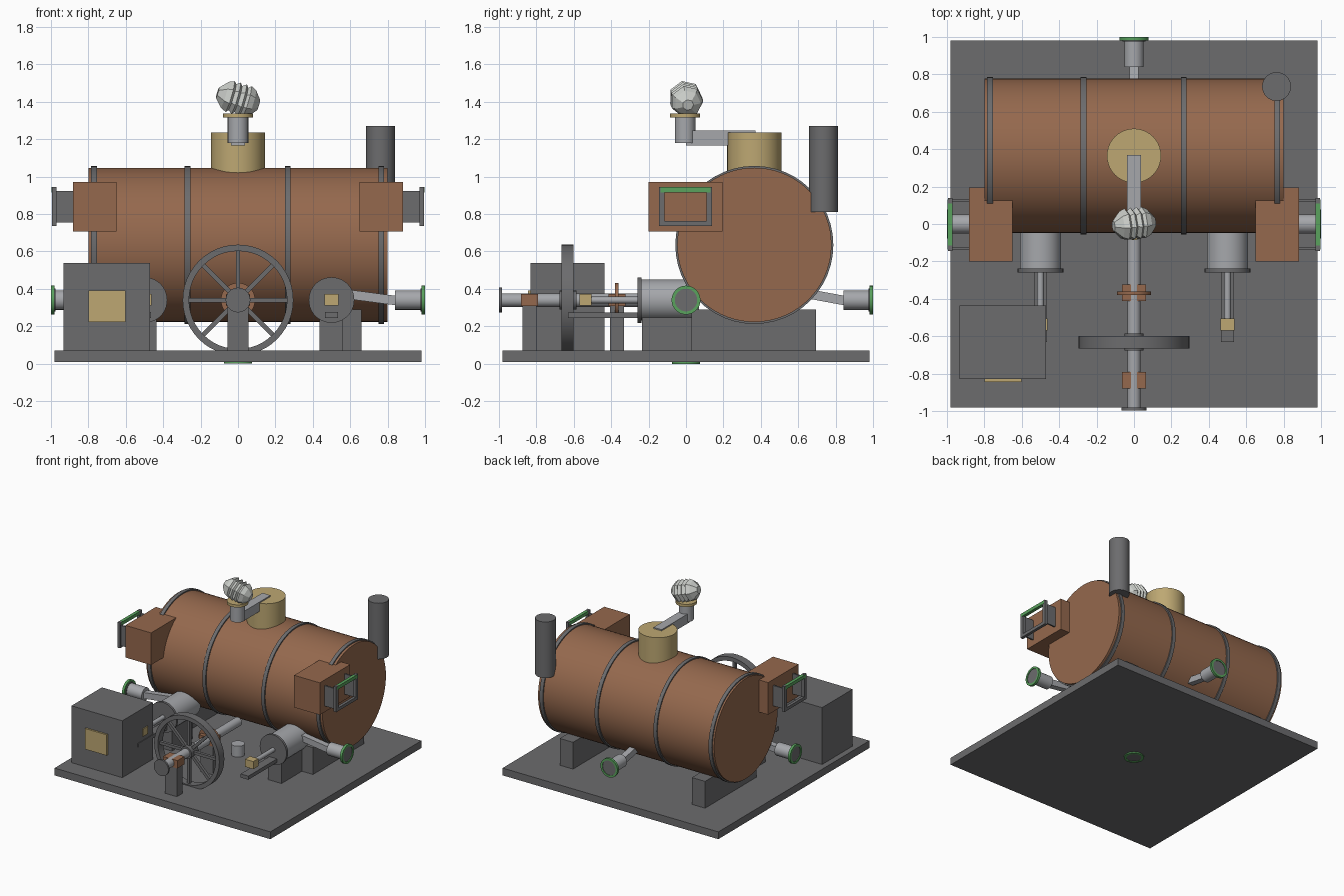
import bpy
import math
from mathutils import Vector

cube = bpy.data.objects.get("Cube")
if cube:
    bpy.data.objects.remove(cube, do_unlink=True)


def material(name, rgb):
    m = bpy.data.materials.new(name)
    m.use_nodes = True
    m.diffuse_color = (*rgb, 1)
    m.node_tree.nodes["Principled BSDF"].inputs["Base Color"].default_value = (*rgb, 1)
    return m


IRON = material("dark iron", (0.15, 0.15, 0.155))
STEEL = material("light steel", (0.38, 0.39, 0.41))
COPPER = material("copper", (0.30, 0.14, 0.075))
BRASS = material("brass", (0.51, 0.39, 0.17))
GREEN = material("green", (0.10, 0.36, 0.11))
WHITE = material("pale metal", (0.60, 0.62, 0.59))
AXES = {"x": Vector((1, 0, 0)), "y": Vector((0, 1, 0)), "z": Vector((0, 0, 1))}


def finish(name, mat, smooth=False):
    ob = bpy.context.object
    ob.name = name
    ob.data.materials.append(mat)
    if smooth:
        bpy.ops.object.shade_smooth_by_angle(angle=math.radians(35))
    return ob


def box(name, mat, x, y, z):
    """Box between (low, high) pairs on each axis."""
    bpy.ops.mesh.primitive_cube_add(size=1, location=[sum(p) / 2 for p in (x, y, z)])
    ob = finish(name, mat)
    ob.scale = [p[1] - p[0] for p in (x, y, z)]
    return ob


def beam(name, mat, a, b, width, height):
    """Rectangular bar running between two points."""
    a, b = Vector(a), Vector(b)
    bpy.ops.mesh.primitive_cube_add(size=1, location=(a + b) / 2)
    ob = finish(name, mat)
    ob.scale = (width, height, (b - a).length)
    ob.rotation_euler = (b - a).to_track_quat("Z", "Y").to_euler()
    return ob


def turned(name, mat, axis, origin, profile, sides=40, closed=False, smooth=True):
    """Revolve (distance along axis, radius) points around an axis."""
    verts, faces, n = [], [], len(profile)
    for s in range(sides):
        t = math.tau * s / sides
        verts += [(r * math.cos(t), r * math.sin(t), h) for h, r in profile]
    for s in range(sides):
        a, b = s * n, (s + 1) % sides * n
        for i in range(n if closed else n - 1):
            j = (i + 1) % n
            faces.append((a + i, b + i, b + j, a + j))
    if not closed:
        faces.append([s * n for s in reversed(range(sides))])
        faces.append([s * n + n - 1 for s in range(sides)])
    me = bpy.data.meshes.new(name)
    me.from_pydata(verts, [], faces)
    ob = bpy.data.objects.new(name, me)
    bpy.context.collection.objects.link(ob)
    bpy.ops.object.select_all(action="DESELECT")
    ob.select_set(True)
    bpy.context.view_layer.objects.active = ob
    ob.location = origin
    ob.rotation_euler = Vector(axis).to_track_quat("Z", "Y").to_euler()
    return finish(name, mat, smooth)


def rod(name, mat, axis, origin, low, high, r, sides=40):
    return turned(name, mat, AXES[axis], origin, [(low, r), (high, r)], sides)


def ring(name, mat, axis, origin, low, high, inner, outer):
    pts = [(low, inner), (low, outer), (high, outer), (high, inner)]
    return turned(name, mat, axis, origin, pts, 48, closed=True)


# Base plate with drain pipe
box("base_plate", IRON, (-0.98, 0.98), (-0.98, 0.98), (0.01, 0.07))
rod("drain_pipe", STEEL, "z", (0, 0, 0), 0.06, 0.16, 0.05)
ring("drain_flange", GREEN, AXES["z"], (0, 0, 0), 0, 0.015, 0.055, 0.075)
rod("drain_face", IRON, "z", (0, 0, 0), 0.003, 0.015, 0.055)

# Boiler, bands, chimney and steam dome
BOILER = (0, 0.365, 0.635)
rod("boiler", COPPER, "x", BOILER, -0.8, 0.8, 0.412, 72)
for i, x in enumerate((-0.77, -0.27, 0.265, 0.765)):
    ring(f"boiler_band_{i}", IRON, AXES["x"], BOILER, x - 0.015, x + 0.015, 0.405, 0.422)
rod("chimney", IRON, "z", (0.762, 0.735, 0), 0.81, 1.27, 0.077)
rod("steam_dome", BRASS, "z", (0, 0.365, 0), 0.98, 1.235, 0.145)

# Steam outlet and faceted valve cap
box("outlet_arm", STEEL, (-0.037, 0.037), (0, 0.37), (1.167, 1.245))
rod("outlet_pipe", STEEL, "z", (0, -0.005, 0), 1.18, 1.32, 0.055)
rod("outlet_collar", BRASS, "z", (0, -0.005, 0), 1.315, 1.337, 0.08)
cap = [(-0.115, 0.03), (-0.075, 0.075), (-0.045, 0.088), (-0.033, 0.074),
       (-0.012, 0.09), (0, 0.074), (0.022, 0.09), (0.034, 0.074),
       (0.05, 0.088), (0.08, 0.072), (0.115, 0.03)]
turned("valve_cap", WHITE, (1, 0.1, -0.3), (0, 0, 1.415), cap, 7, smooth=False)

for side, s in (("left", 1), ("right", -1)):
    def sx(a, b):
        return (min(s * a, s * b), max(s * a, s * b))

    # Side intake with open frame
    box(f"{side}_intake_box", COPPER, sx(0.65, 0.883), (-0.2, 0.195), (0.706, 0.97))
    for i, y in enumerate((-0.13, 0.125)):
        box(f"{side}_duct_wall_{i}", IRON, sx(0.88, 0.975), (y - 0.006, y + 0.006), (0.755, 0.922))
        box(f"{side}_frame_post_{i}", IRON, sx(0.97, 0.994), (y - 0.015, y + 0.015), (0.737, 0.945))
    box(f"{side}_frame_bottom", IRON, sx(0.97, 0.994), (-0.145, 0.14), (0.737, 0.763))
    box(f"{side}_frame_top", GREEN, sx(0.97, 0.996), (-0.135, 0.13), (0.916, 0.943))

    # Boiler saddle and engine cylinder
    box(f"{side}_saddle", IRON, sx(0.54, 0.66), (0.03, 0.695), (0.07, 0.29))
    box(f"{side}_cylinder_stand", IRON, sx(0.435, 0.56), (-0.235, 0.03), (0.07, 0.26))
    center = (s * 0.5, 0, 0.34)
    rod(f"{side}_cylinder", STEEL, "y", center, -0.245, 0.07, 0.11)
    rod(f"{side}_cylinder_cover", IRON, "y", center, -0.258, -0.238, 0.122)
    rod(f"{side}_piston_rod", STEEL, "y", center, -0.51, -0.25, 0.018, 16)
    box(f"{side}_crosshead", BRASS, sx(0.462, 0.538), (-0.57, -0.505), (0.31, 0.372))
    box(f"{side}_guide_bar", IRON, sx(0.465, 0.535), (-0.63, -0.25), (0.245, 0.275))


# Flanged pipe ports with slanted feed arms
def port(name, d, inner):
    d = Vector(d)
    turned(f"{name}_pipe", STEEL, d, (0, 0, 0.34), [(0.84, 0.052), (0.985, 0.052)])
    ring(f"{name}_flange", GREEN, d, (0, 0, 0.34), 0.98, 1.0, 0.06, 0.077)
    turned(f"{name}_face", IRON, d, (0, 0, 0.34), [(0.975, 0.061), (0.995, 0.061)])
    beam(f"{name}_arm", STEEL, d * inner + Vector((0, 0, 0.372)),
         d * 0.86 + Vector((0, 0, 0.335)), 0.05, 0.05)


port("left_port", (1, 0, 0), 0.58)
port("right_port", (-1, 0, 0), 0.58)
port("rear_port", (0, 1, 0), 0.66)

# Crankshaft, bearings and eccentric
SHAFT = (0, 0, 0.34)
rod("crankshaft", STEEL, "y", SHAFT, -0.985, 0, 0.036)
rod("shaft_flange", IRON, "y", SHAFT, -0.998, -0.982, 0.066)
rod("eccentric", COPPER, "y", SHAFT, -0.38, -0.36, 0.092)
for name, y in (("front", -0.835), ("rear", -0.368)):
    box(f"{name}_bearing", COPPER, (-0.065, 0.065), (y - 0.045, y + 0.045), (0.308, 0.372))
    box(f"{name}_bearing_post", IRON, (-0.055, 0.055), (y - 0.037, y + 0.037), (0.07, 0.31))

# Flywheel
ring("flywheel_rim", IRON, AXES["y"], SHAFT, -0.665, -0.6, 0.262, 0.296)
rod("flywheel_hub", IRON, "y", SHAFT, -0.675, -0.585, 0.05)
for i in range(8):
    a = math.tau * i / 8
    tip = Vector((math.cos(a), 0, math.sin(a))) * 0.27
    mid = Vector((0, -0.632, 0.34))
    beam(f"flywheel_spoke_{i}", IRON, mid, mid + tip, 0.024, 0.024)

# Control cabinet with front plate
box("cabinet", IRON, (-0.932, -0.47), (-0.83, -0.435), (0.07, 0.537))
box("cabinet_plate", BRASS, (-0.8, -0.602), (-0.845, -0.825), (0.222, 0.392))
